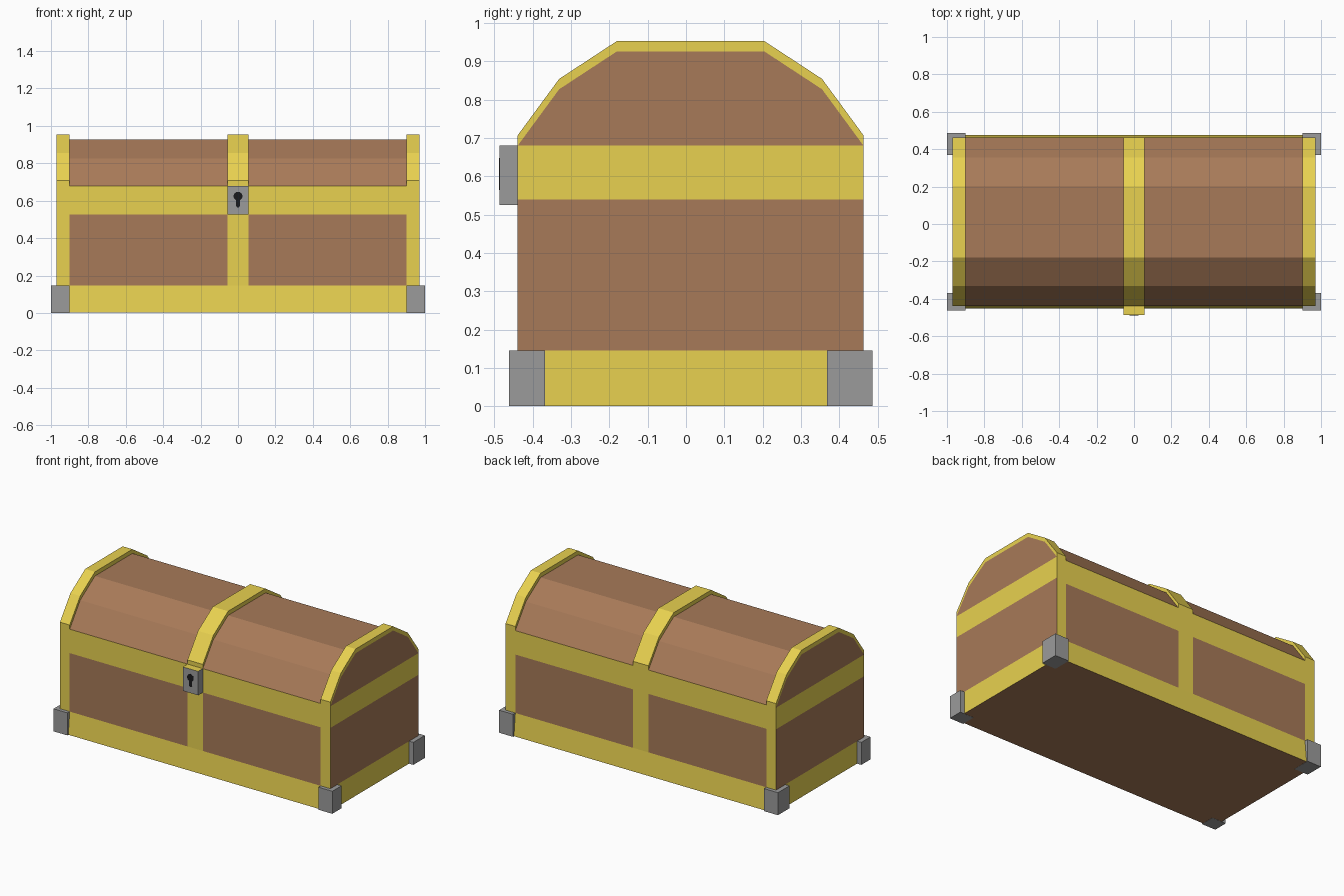
import bpy, bmesh, math
from mathutils import Matrix, Vector

if "Cube" in bpy.data.objects:
    bpy.data.objects.remove(bpy.data.objects["Cube"])


def material(name, rgb):
    m = bpy.data.materials.new(name)
    m.diffuse_color = (*rgb, 1)
    m.use_nodes = True
    m.node_tree.nodes["Principled BSDF"].inputs["Base Color"].default_value = m.diffuse_color
    return m


WOOD = material("wood", (0.39, 0.195, 0.098))
GOLD = material("gold", (0.81, 0.64, 0.08))
STEEL = material("steel", (0.33, 0.33, 0.33))
BLACK = material("keyhole_black", (0.01, 0.01, 0.012))

HALF, STRAP_IN, MID = 0.97, 0.90, 0.055      # x positions of the trim
FRONT, BACK, RIM = -0.439, 0.463, 0.68       # body extents


def finish(name, bm, *mats):
    bmesh.ops.recalc_face_normals(bm, faces=bm.faces)
    me = bpy.data.meshes.new(name)
    bm.to_mesh(me)
    bm.free()
    for m in mats:
        me.materials.append(m)
    ob = bpy.data.objects.new(name, me)
    bpy.context.collection.objects.link(ob)
    return ob


def box_bm(lo, hi):
    lo, hi = Vector(lo), Vector(hi)
    bm = bmesh.new()
    mat = Matrix.Translation((lo + hi) / 2) @ Matrix.Diagonal((*(hi - lo), 1))
    bmesh.ops.create_cube(bm, size=1, matrix=mat)
    return bm


def prism(points, offset):
    bm = bmesh.new()
    face = bm.faces.new([bm.verts.new(p) for p in points])
    ext = bmesh.ops.extrude_face_region(bm, geom=[face], use_keep_orig=True)
    moved = [g for g in ext["geom"] if isinstance(g, bmesh.types.BMVert)]
    bmesh.ops.translate(bm, verts=moved, vec=offset)
    return bm


# Chest body: box cut into panels, trim faces coloured gold, front and back foot flared
bm = box_bm((-HALF, FRONT, 0.001), (HALF, BACK, RIM))
cuts = [((x, 0, 0), (1, 0, 0)) for x in (-STRAP_IN, -MID, MID, STRAP_IN)]
cuts += [((0, 0, z), (0, 0, 1)) for z in (0.146, 0.525, 0.54)]
for co, no in cuts:
    bmesh.ops.bisect_plane(bm, geom=bm.verts[:] + bm.edges[:] + bm.faces[:],
                           plane_co=co, plane_no=no)
bm.normal_update()
for f in bm.faces:
    c = f.calc_center_median()
    if abs(f.normal.z) > 0.5:
        gold = False
    elif abs(f.normal.x) > 0.5:
        gold = c.z < 0.146 or c.z > 0.54
    else:
        gold = (c.z < 0.146 or c.z > 0.525
                or abs(c.x) < MID or abs(c.x) > STRAP_IN)
    f.material_index = int(gold)
for v in bm.verts:
    if v.co.z < 0.01:
        v.co.y += 0.014 if v.co.y > 0 else -0.014
finish("chest_body", bm, WOOD, GOLD)

# Lid: faceted wooden barrel
lid = [(FRONT, RIM), (-0.331, 0.827), (-0.18, 0.926),
       (0.204, 0.926), (0.355, 0.827), (BACK, RIM)]
finish("lid", prism([(-HALF, y, z) for y, z in lid], (2 * HALF, 0, 0)), WOOD)

# Lid straps: raised bands following the lid profile
for name, x0, x1 in (("left", -HALF, -STRAP_IN), ("middle", -MID, MID),
                     ("right", STRAP_IN, HALF)):
    bm = bmesh.new()
    rings = [[bm.verts.new(p) for p in ((x0, y, z), (x1, y, z),
                                        (x1, y, z + 0.027), (x0, y, z + 0.027))]
             for y, z in lid]
    for a, b in zip(rings, rings[1:]):
        for i in range(4):
            j = (i + 1) % 4
            bm.faces.new((a[i], a[j], b[j], b[i]))
    bm.faces.new(rings[0])
    bm.faces.new(rings[-1])
    finish(f"{name}_lid_strap", bm, GOLD)

# Steel corner feet
for side, sx in (("left", -1), ("right", 1)):
    for end, y0, y1 in (("front", -0.462, -0.368), ("back", 0.368, 0.486)):
        xs = sorted((0.9 * sx, sx))
        finish(f"{end}_{side}_foot",
               box_bm((xs[0], y0, 0), (xs[1], y1, 0.146)), STEEL)

# Lock plate with a gold top
bm = box_bm((-MID, -0.487, 0.525), (MID, FRONT, RIM))
bm.normal_update()
for f in bm.faces:
    f.material_index = int(f.normal.z > 0.5)
finish("lock", bm, STEEL, GOLD)

# Keyhole: round head with a round-ended slot
outline = []
for cz, r, a0, a1 in ((0.624, 0.024, -65, 245), (0.574, 0.01, 180, 360)):
    for i in range(13):
        a = math.radians(a0 + (a1 - a0) * i / 12)
        outline.append((r * math.cos(a), -0.488, cz + r * math.sin(a)))
finish("keyhole", prism(outline, (0, 0.004, 0)), BLACK)
